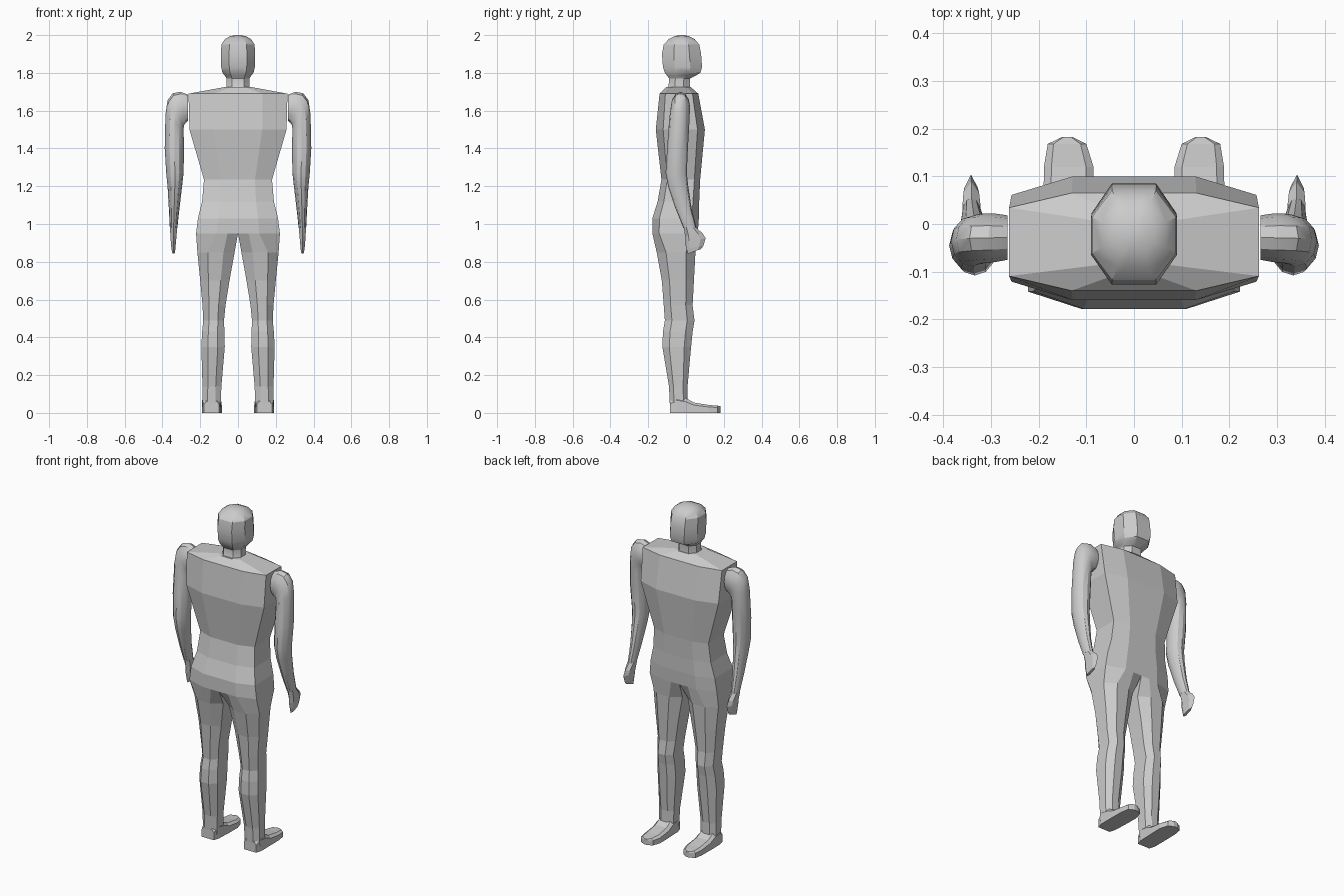
import bpy, bmesh, math


def loft(name, rings, closed_from=0, cap_start=True, cap_end=True, smooth=False):
    """Skin a list of rings, then mirror the result across x = 0."""
    bm = bmesh.new()
    rows = [[bm.verts.new(p) for p in ring] for ring in rings]
    n = len(rows[0])
    for i, (a, b) in enumerate(zip(rows, rows[1:])):
        for j in range(n if i >= closed_from else n - 1):
            k = (j + 1) % n
            bm.faces.new((a[j], a[k], b[k], b[j]))
    if cap_start:
        bm.faces.new(rows[0])
    if cap_end:
        bm.faces.new(rows[-1])
    copy = bmesh.ops.duplicate(bm, geom=bm.verts[:] + bm.edges[:] + bm.faces[:])
    for v in copy["geom"]:
        if isinstance(v, bmesh.types.BMVert):
            v.co.x *= -1
    bmesh.ops.remove_doubles(bm, verts=bm.verts[:], dist=0.0005)
    bmesh.ops.recalc_face_normals(bm, faces=bm.faces[:])
    mesh = bpy.data.meshes.new(name)
    bm.to_mesh(mesh)
    bm.free()
    obj = bpy.data.objects.new(name, mesh)
    bpy.context.collection.objects.link(obj)
    if smooth:
        bpy.ops.object.select_all(action='DESELECT')
        obj.select_set(True)
        bpy.context.view_layer.objects.active = obj
        bpy.ops.object.shade_smooth_by_angle(angle=math.radians(30))
    return obj


def half_ring(z, xi, xo, yf, yb, k_out, k_in, t1, t2):
    """Eight-point section from the inner front edge round to the inner back edge."""
    d, w = yf - yb, xo - xi
    front = [(xi, yf - k_in * d), (xi + t1 * w, yf), (xi + t2 * w, yf), (xo, yf - k_out * d)]
    back = [(xi, yb + k_in * d), (xi + t1 * w, yb), (xi + t2 * w, yb), (xo, yb + k_out * d)]
    return [(x, y, z) for x, y in front + back[::-1]]


# Torso and legs: one skin, half rings above the crotch and closed rings below
torso = [  # z, outer x, front y, back y
    (1.725, 0.07, 0.025, -0.105), (1.69, 0.262, 0.065, -0.14),
    (1.50, 0.257, 0.10, -0.16), (1.235, 0.18, 0.075, -0.13),
    (1.12, 0.19, 0.07, -0.15), (1.03, 0.212, 0.068, -0.178), (0.95, 0.222, 0.062, -0.178)]
legs = [  # z, inner x, outer x, front y, back y
    (0.85, 0.018, 0.215, 0.05, -0.155), (0.70, 0.045, 0.20, 0.042, -0.128),
    (0.57, 0.066, 0.188, 0.035, -0.118), (0.49, 0.074, 0.184, 0.045, -0.112),
    (0.43, 0.072, 0.19, 0.035, -0.122), (0.35, 0.07, 0.194, 0.027, -0.125),
    (0.14, 0.088, 0.188, 0.008, -0.09), (0.03, 0.092, 0.188, 0.01, -0.085)]
body = [half_ring(z, 0, xo, f, b, 0.15, 0, 0.25, 0.5) for z, xo, f, b in torso]
body += [half_ring(*r, 0.24, 0.2, 0.3, 0.72) for r in legs]
loft("body", body, closed_from=len(torso) - 1)

# Neck and head
head = [  # z, half width, front y, back y
    (1.70, 0.066, 0.025, -0.11), (1.73, 0.06, 0.02, -0.092), (1.77, 0.06, 0.022, -0.09),
    (1.785, 0.07, 0.05, -0.10), (1.80, 0.082, 0.076, -0.112), (1.83, 0.089, 0.085, -0.122),
    (1.90, 0.09, 0.08, -0.127), (1.95, 0.088, 0.07, -0.118), (1.98, 0.068, 0.045, -0.09),
    (1.994, 0.042, 0.015, -0.06), (2.0, 0.015, -0.01, -0.035)]
loft("head", [half_ring(z, 0, w, f, b, 0.3, 0, 0.25, 0.52) for z, w, f, b in head],
     closed_from=99, smooth=True)

# Arms: elliptical rings given by their inner and outer ends and their depth
arm = [  # inner x, z, outer x, z, back y, front y
    (0.265, 1.545, 0.265, 1.685, -0.075, 0.018),
    (0.278, 1.535, 0.305, 1.70, -0.08, 0.022),
    (0.284, 1.525, 0.345, 1.692, -0.082, 0.022),
    (0.287, 1.515, 0.373, 1.655, -0.085, 0.02),
    (0.288, 1.50, 0.384, 1.58, -0.09, 0.018),
    (0.286, 1.40, 0.388, 1.40, -0.10, 0.01),
    (0.288, 1.27, 0.380, 1.27, -0.108, 0.004),
    (0.296, 1.20, 0.373, 1.20, -0.095, 0.012),
    (0.31, 1.08, 0.366, 1.08, -0.055, 0.03),
    (0.321, 0.98, 0.361, 0.98, -0.015, 0.055)]


def ellipse(xi, zi, xo, zo, yb, yf, n=12):
    pts = []
    for i in range(n):
        a = 2 * math.pi * i / n
        s = 0.5 - 0.5 * math.cos(a)
        pts.append((xi + s * (xo - xi), (yb + yf) / 2 + math.sin(a) * (yf - yb) / 2,
                    zi + s * (zo - zi)))
    return pts


loft("arms", [ellipse(*r) for r in arm], smooth=True)

# Hands: flat blocks with the thumb side bulging forward
hand = [  # inner x, outer x, back y, z, front y, z
    (0.322, 0.36, -0.012, 0.985, 0.055, 0.98), (0.325, 0.358, -0.005, 0.935, 0.088, 0.95),
    (0.328, 0.356, -0.006, 0.905, 0.104, 0.925), (0.331, 0.353, 0.002, 0.87, 0.092, 0.885),
    (0.334, 0.349, 0.01, 0.842, 0.08, 0.868)]
hands = []
for xi, xo, yb, zb, yf, zf in hand:
    xm = (xi + xo) / 2
    ring = [(xi, .2), (xi, .75), (xm, 1), (xo, .75), (xo, .2), (xm, 0)]
    hands.append([(x, yb + t * (yf - yb), zb + t * (zf - zb)) for x, t in ring])
loft("hands", hands)

# Feet: sections running from heel to toe
foot = [  # y, inner x, outer x, top z
    (-0.086, 0.10, 0.18, 0.06), (-0.05, 0.09, 0.19, 0.09), (0.0, 0.088, 0.19, 0.078),
    (0.04, 0.086, 0.19, 0.055), (0.12, 0.085, 0.189, 0.042),
    (0.168, 0.10, 0.181, 0.038), (0.183, 0.13, 0.15, 0.035)]
loft("feet", [[(xi, y, 0), (xo, y, 0), (xo, y, z * 0.75), (xo - 0.15 * (xo - xi), y, z),
               (xi + 0.15 * (xo - xi), y, z), (xi, y, z * 0.75)] for y, xi, xo, z in foot])
